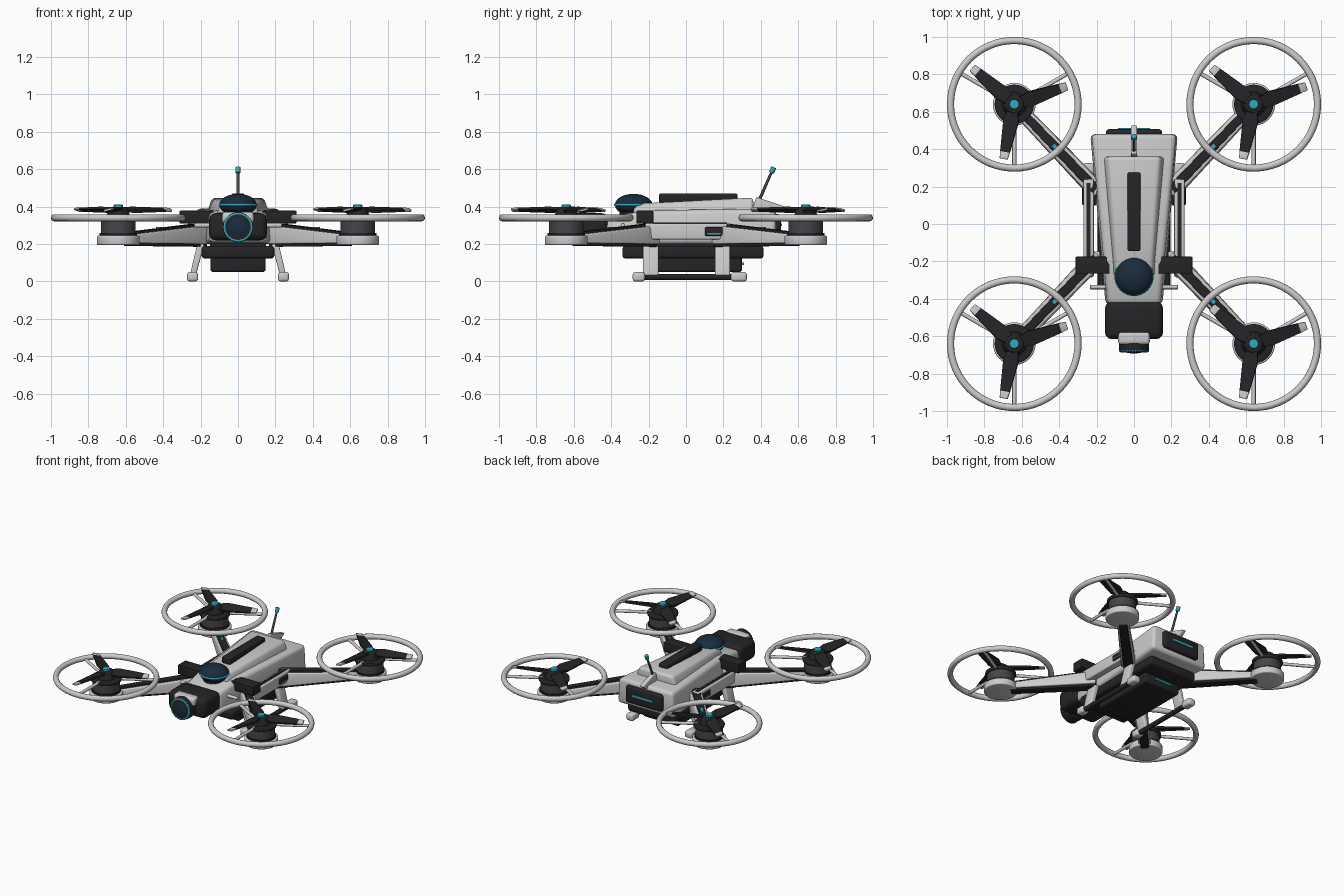
import bpy, bmesh, math
from mathutils import Matrix, Vector

if "Cube" in bpy.data.objects:
    bpy.data.objects.remove(bpy.data.objects["Cube"])


def material(name, col):
    m = bpy.data.materials.new(name)
    m.diffuse_color = (*col, 1)
    m.use_nodes = True
    m.node_tree.nodes["Principled BSDF"].inputs["Base Color"].default_value = m.diffuse_color
    return m


LIGHT = material("light_shell", (0.75, 0.75, 0.75))
DARK = material("dark_plastic", (0.018, 0.018, 0.02))
MOTOR = material("motor_grey", (0.06, 0.06, 0.07))
TEAL = material("teal_accent", (0.03, 0.4, 0.5))
GLASS = material("dark_glass", (0.01, 0.025, 0.045))


def finish(name, bm, mat, mx=None):
    if mx is not None:
        bm.transform(mx)
    bmesh.ops.recalc_face_normals(bm, faces=bm.faces)
    me = bpy.data.meshes.new(name)
    bm.to_mesh(me)
    bm.free()
    ob = bpy.data.objects.new(name, me)
    bpy.context.collection.objects.link(ob)
    me.materials.append(mat)
    return ob


def loft(name, rings, mat=LIGHT, bevel=0.0, mx=None):
    """Skin closed rings of points, cap both ends, round the edges."""
    bm = bmesh.new()
    rows = [[bm.verts.new(p) for p in r] for r in rings]
    n = len(rows[0])
    for a, b in zip(rows, rows[1:]):
        for i in range(n):
            bm.faces.new((a[i], a[(i + 1) % n], b[(i + 1) % n], b[i]))
    bm.faces.new(rows[0])
    bm.faces.new(rows[-1])
    bmesh.ops.recalc_face_normals(bm, faces=bm.faces)
    if bevel:
        edges = [e for e in bm.edges if e.calc_face_angle(0) > 0.5]
        bmesh.ops.bevel(bm, geom=edges, offset=bevel, segments=3, profile=0.5, affect='EDGES')
    return finish(name, bm, mat, mx)


def sec(y, hw, z0, z1, top=None):
    t = hw if top is None else top
    return [(-hw, y, z0), (hw, y, z0), (t, y, z1), (-t, y, z1)]


def box(name, x, y, z, mat=LIGHT, bevel=0.0, mx=None):
    return loft(name, [[(x[0], v, z[0]), (x[1], v, z[0]), (x[1], v, z[1]), (x[0], v, z[1])] for v in y],
                mat, bevel, mx)


def rod(name, a, b, r, mat=LIGHT, r2=None, bevel=0.0, n=32):
    a, b = Vector(a), Vector(b)
    mx = Matrix.Translation(a) @ (b - a).to_track_quat('Z', 'Y').to_matrix().to_4x4()
    L = (b - a).length
    rings = [[(q * math.cos(i * math.tau / n), q * math.sin(i * math.tau / n), z) for i in range(n)]
             for q, z in ((r, 0), (r if r2 is None else r2, L))]
    return loft(name, rings, mat, bevel, mx)


def torus(name, loc, R, r, mat, rot=None, n=64, m=12):
    bm = bmesh.new()
    v = [[bm.verts.new(((R + r * math.cos(j * math.tau / m)) * math.cos(i * math.tau / n),
                        (R + r * math.cos(j * math.tau / m)) * math.sin(i * math.tau / n),
                        r * math.sin(j * math.tau / m))) for j in range(m)] for i in range(n)]
    for i in range(n):
        for j in range(m):
            k, l = (i + 1) % n, (j + 1) % m
            bm.faces.new((v[i][j], v[k][j], v[k][l], v[i][l]))
    return finish(name, bm, mat, Matrix.Translation(loc) @ (rot or Matrix()))


def ball(name, loc, scale, mat):
    bm = bmesh.new()
    bmesh.ops.create_uvsphere(bm, u_segments=40, v_segments=20, radius=1)
    return finish(name, bm, mat, Matrix.Translation(loc) @ Matrix.Diagonal((*scale, 1)))


# Hull, upper deck and spine
loft("hull", [sec(-0.43, 0.155, 0.21, 0.345, 0.14), sec(-0.2, 0.175, 0.2, 0.38, 0.16),
              sec(0.48, 0.235, 0.2, 0.39, 0.225)], LIGHT, 0.025)
loft("upper_deck", [sec(-0.28, 0.115, 0.34, 0.415, 0.095), sec(0.36, 0.17, 0.36, 0.448, 0.14)], LIGHT, 0.02)
box("top_spine", (-0.035, 0.035), (-0.145, 0.275), (0.42, 0.47), DARK, 0.01)

# Rear panel, fin and antenna
box("rear_panel", (-0.15, 0.15), (0.45, 0.508), (0.235, 0.36), DARK, 0.018)
box("rear_light", (-0.085, 0.085), (0.5, 0.514), (0.295, 0.31), TEAL)
loft("antenna_fin", [[(x, 0.35, 0.37), (x, 0.375, 0.45), (x, 0.41, 0.44), (x, 0.53, 0.4), (x, 0.49, 0.37)]
                     for x in (-0.016, 0.016)], LIGHT, 0.005)
rod("antenna", (0, 0.385, 0.42), (0, 0.46, 0.59), 0.009, MOTOR, 0.007, n=16)
rod("antenna_tip", (0, 0.457, 0.58), (0, 0.469, 0.61), 0.014, TEAL, n=16, bevel=0.003)

# Sensor dome on top of the nose
ball("sensor_dome", (0, -0.28, 0.41), (0.1, 0.1, 0.058), GLASS)
torus("dome_ring", (0, -0.28, 0.41), 0.098, 0.007, TEAL)
rod("dome_base", (0, -0.28, 0.34), (0, -0.28, 0.4), 0.075, DARK)

# Nose camera
box("camera_housing", (-0.155, 0.155), (-0.615, -0.415), (0.22, 0.365), DARK, 0.035)
box("camera_hood", (-0.085, 0.085), (-0.645, -0.575), (0.31, 0.372), LIGHT, 0.018)
rod("lens_barrel", (0, -0.59, 0.29), (0, -0.685, 0.29), 0.08, DARK, bevel=0.006)
torus("lens_ring", (0, -0.678, 0.29), 0.072, 0.008, TEAL, Matrix.Rotation(math.pi / 2, 4, 'X'))
ball("lens_glass", (0, -0.672, 0.29), (0.066, 0.02, 0.066), GLASS)

# Battery and belly pack
box("battery", (-0.195, 0.195), (-0.34, 0.415), (0.122, 0.19), DARK, 0.018)
box("battery_mount", (-0.15, 0.15), (-0.28, 0.35), (0.18, 0.21), DARK)
box("belly_pack", (-0.148, 0.148), (-0.2, 0.3), (0.05, 0.13), DARK, 0.015)
box("belly_light", (-0.07, 0.07), (0.295, 0.309), (0.088, 0.102), TEAL)

for s, side in ((-1, "left"), (1, "right")):
    def mir(a, b):
        return (s * a, s * b)
    # Side details
    box(side + "_side_sensor", mir(0.13, 0.312), (-0.265, -0.175), (0.31, 0.378), DARK, 0.004)
    box(side + "_side_rail", mir(0.215, 0.27), (-0.22, 0.24), (0.225, 0.31), LIGHT, 0.008)
    box(side + "_rail_inlay", mir(0.233, 0.253), (-0.2, 0.22), (0.3, 0.315), DARK)
    box(side + "_side_vent", mir(0.2, 0.277), (0.1, 0.2), (0.243, 0.29), DARK, 0.008)
    box(side + "_vent_light", mir(0.2, 0.279), (0.115, 0.185), (0.252, 0.258), TEAL)
    rod(side + "_nose_bar", (s * 0.11, -0.337, 0.3), (s * 0.235, -0.337, 0.3), 0.012, LIGHT, n=16, bevel=0.004)
    # Landing skid with two legs
    rod(side + "_skid", (s * 0.243, -0.25, 0.024), (s * 0.243, 0.27, 0.024), 0.017, DARK, n=16)
    for end, (y0, y1), (c0, c1) in (("front", (-0.23, -0.147), (-0.285, -0.22)),
                                    ("rear", (0.155, 0.235), (0.24, 0.325))):
        loft(f"{side}_{end}_leg", [[(s * 0.18, y, 0.2), (s * 0.218, y, 0.2), (s * 0.258, y, 0.03),
                                    (s * 0.225, y, 0.03)] for y in (y0, y1)], LIGHT, 0.008)
        box(f"{side}_{end}_skid_cap", mir(0.213, 0.272), (c0, c1), (0.0, 0.05), LIGHT, 0.014)

    # Arms and rotors
    for t, end in ((-1, "front"), (1, "rear")):
        tag = f"{end}_{side}_"
        cx, cy = s * 0.64, t * 0.64
        ix, iy = s * 0.19, t * 0.17
        L = math.hypot(cx - ix, cy - iy)
        mx = Matrix.Translation((ix, iy, 0)) @ Matrix.Rotation(math.atan2(ix - cx, cy - iy), 4, 'Z')
        loft(tag + "arm", [sec(0, 0.052, 0.2, 0.3, 0.044), sec(L, 0.04, 0.205, 0.245, 0.034)], LIGHT, 0.008, mx)
        loft(tag + "arm_inlay", [sec(0.02, 0.026, 0.28, 0.312), sec(L, 0.022, 0.23, 0.257)], DARK, 0.003, mx)
        loft(tag + "arm_underside", [sec(0, 0.034, 0.185, 0.22), sec(L - 0.07, 0.028, 0.19, 0.22)], DARK, 0.003, mx)
        box(tag + "arm_light", (-0.009, 0.009), (0.3, 0.35), (0.25, 0.291), TEAL, 0, mx)
        rod(tag + "motor_cup", (cx, cy, 0.195), (cx, cy, 0.245), 0.114, bevel=0.008, n=40)
        rod(tag + "motor_base", (cx, cy, 0.24), (cx, cy, 0.258), 0.1, DARK, n=40)
        rod(tag + "motor", (cx, cy, 0.255), (cx, cy, 0.325), 0.093, MOTOR, n=40)
        rod(tag + "motor_top", (cx, cy, 0.322), (cx, cy, 0.345), 0.105, DARK, bevel=0.006, n=40)
        rod(tag + "hub", (cx, cy, 0.34), (cx, cy, 0.397), 0.068, DARK, 0.045, bevel=0.005)
        rod(tag + "hub_cap", (cx, cy, 0.39), (cx, cy, 0.41), 0.026, TEAL, bevel=0.004)
        torus(tag + "guard_ring", (cx, cy, 0.34), 0.341, 0.019, LIGHT)
        for k in range(3):
            a = math.radians(30 + 120 * k)
            d = Vector((math.cos(a), math.sin(a), 0))
            c = Vector((cx, cy, 0.335))
            rod(f"{tag}guard_strut_{k}", c + d * 0.08, c + d * 0.342, 0.011, LIGHT, n=12)
            bx = (Matrix.Translation((cx, cy, 0.383)) @ Matrix.Rotation(math.radians(19 + 120 * k - 90), 4, 'Z')
                  @ Matrix.Rotation(math.radians(14), 4, 'Y'))
            loft(f"{tag}blade_{k}", [sec(0.03, 0.026, -0.008, 0.008), sec(0.09, 0.042, -0.007, 0.007),
                                     sec(0.265, 0.026, -0.005, 0.005)], DARK, 0, bx)
            loft(f"{tag}blade_tip_{k}", [sec(0.258, 0.027, -0.006, 0.006), sec(0.298, 0.022, -0.006, 0.006)],
                 LIGHT, 0.003, bx)

# Smooth shading with sharp edges kept
for o in bpy.data.objects:
    o.select_set(True)
bpy.context.view_layer.objects.active = bpy.data.objects["hull"]
bpy.ops.object.shade_smooth_by_angle(angle=math.radians(35))
